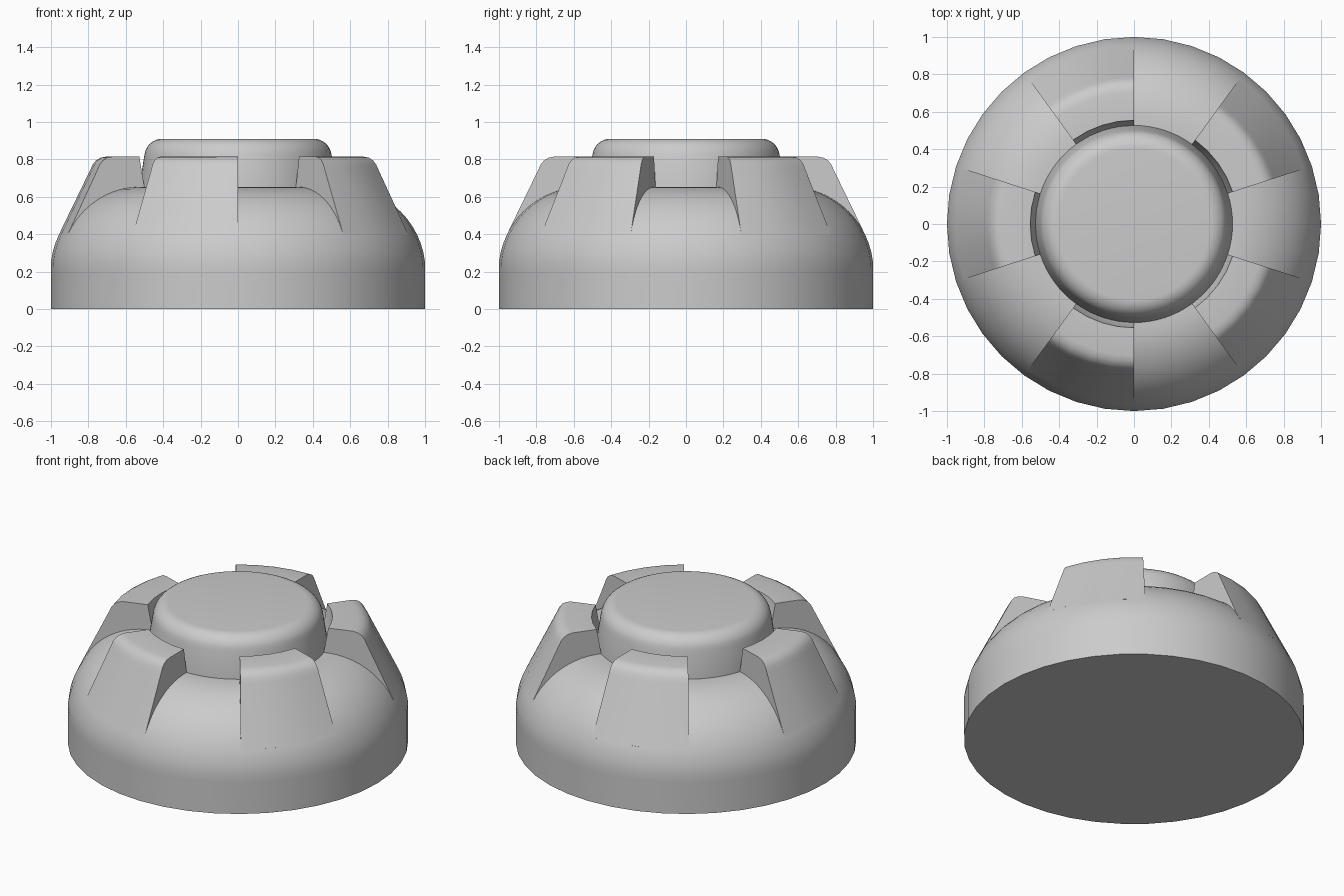
import bpy, bmesh, math

if "Cube" in bpy.data.objects:
    bpy.data.objects.remove(bpy.data.objects["Cube"])

grey = bpy.data.materials.new("light_grey")
grey.diffuse_color = (0.6, 0.6, 0.6, 1)
grey.use_nodes = True
grey.node_tree.nodes["Principled BSDF"].inputs["Base Color"].default_value = grey.diffuse_color


def arc(cx, cz, r, a0, a1, n):
    """Points (radius, height) along an arc, angles in degrees."""
    return [(cx + r * math.cos(math.radians(a0 + (a1 - a0) * i / n)),
             cz + r * math.sin(math.radians(a0 + (a1 - a0) * i / n)))
            for i in range(n + 1)]


def finish(name, bm):
    bmesh.ops.remove_doubles(bm, verts=bm.verts, dist=1e-5)
    bmesh.ops.recalc_face_normals(bm, faces=bm.faces)
    me = bpy.data.meshes.new(name)
    bm.to_mesh(me)
    bm.free()
    me.materials.append(grey)
    ob = bpy.data.objects.new(name, me)
    bpy.context.collection.objects.link(ob)
    bpy.ops.object.select_all(action='DESELECT')
    ob.select_set(True)
    bpy.context.view_layer.objects.active = ob
    bpy.ops.object.shade_smooth_by_angle(angle=math.radians(30))
    return ob


def revolve(name, profile, a0, sweep, steps, closed_profile):
    """Sweep a profile round z; partial sweeps get flat end caps."""
    full = sweep >= 360
    bm = bmesh.new()
    rings = []
    for i in range(steps if full else steps + 1):
        a = math.radians(a0 + sweep * i / steps)
        rings.append([bm.verts.new((r * math.cos(a), r * math.sin(a), z))
                      for r, z in profile])
    n = len(profile)
    for i in range(steps):
        p, q = rings[i], rings[(i + 1) % len(rings)]
        for j in range(n if closed_profile else n - 1):
            k = (j + 1) % n
            bm.faces.new((p[j], q[j], q[k], p[k]))
    if full:
        bm.faces.new([r[0] for r in rings])
        bm.faces.new([r[-1] for r in rings])
    else:
        bm.faces.new(rings[0])
        bm.faces.new(rings[-1])
    return finish(name, bm)


# Round base: straight wall, quarter-round shoulder, flat rim
base = [(1, 0)] + arc(0.55, 0.2, 0.453, 0, 90, 14)
base[1] = (1, 0.2)
revolve("domed_base", base + [(0.5, 0.653)], 0, 360, 40, False)

# Raised centre button, slightly tapered with a rounded top edge
button = [(0.527, 0.64), (0.527, 0.655), (0.502, 0.815)] + arc(0.405, 0.815, 0.095, 8, 90, 8)
revolve("centre_button", button, 0, 360, 80, False)

# Five grip lugs, each 36 degrees wide, tangent to the shoulder
lug = [(0.5, 0.6), (0.527, 0.655), (0.555, 0.815), (0.705, 0.815),
       (0.735, 0.809), (0.76, 0.794), (0.777, 0.772), (0.79, 0.744),
       (0.958, 0.397), (0.9, 0.36)]
for i in range(5):
    revolve(f"grip_lug_{i + 1}", lug, 18 + 72 * i, 36, 4, True)
